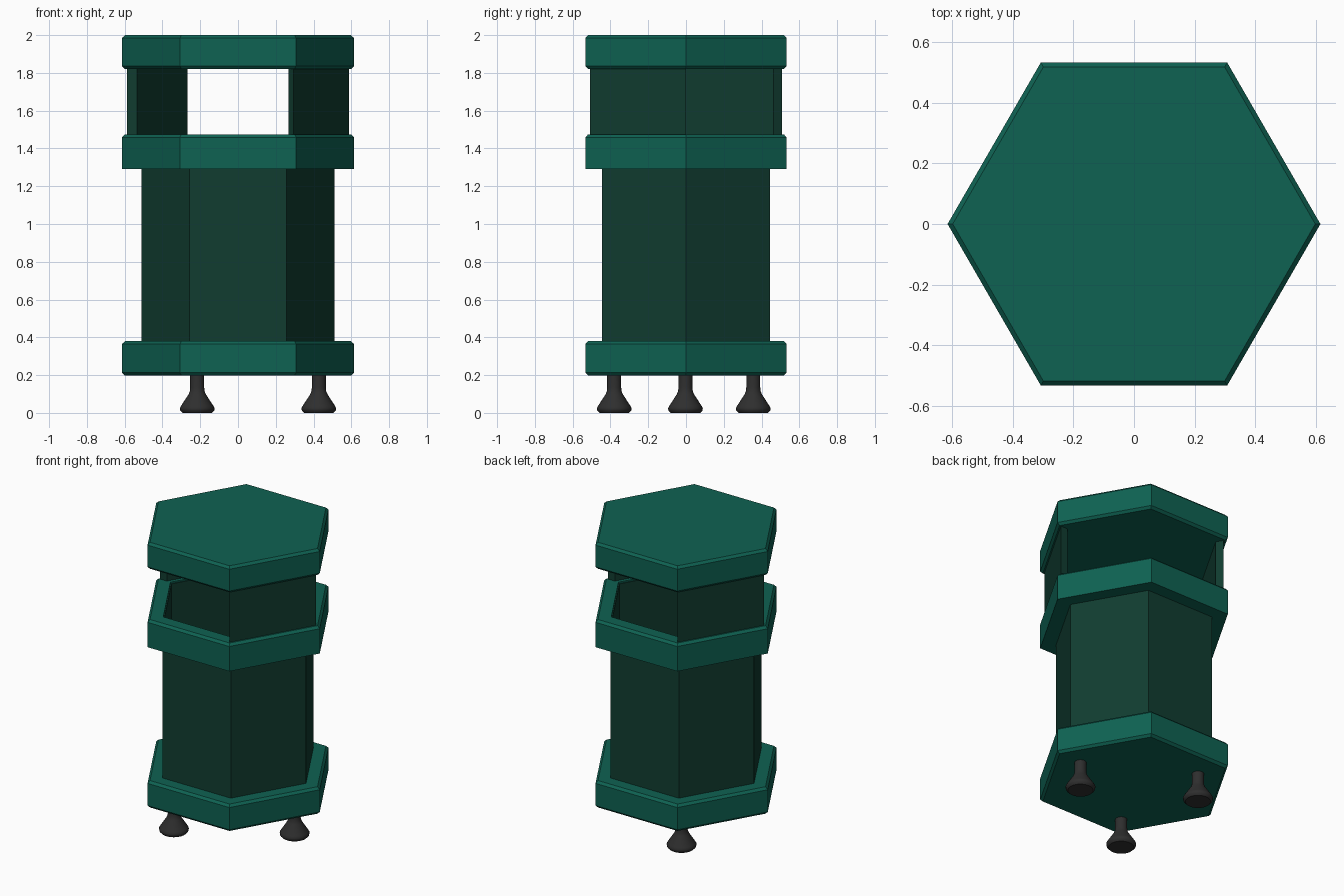
import bpy, bmesh, math

if "Cube" in bpy.data.objects:
    bpy.data.objects.remove(bpy.data.objects["Cube"])


def material(name, rgb):
    m = bpy.data.materials.new(name)
    m.diffuse_color = (*rgb, 1)
    m.use_nodes = True
    m.node_tree.nodes["Principled BSDF"].inputs["Base Color"].default_value = m.diffuse_color
    return m


rim_green = material("rim green", (0.0045, 0.122, 0.085))
panel_green = material("dark panel green", (0.0055, 0.046, 0.03))
foot_grey = material("dark rubber grey", (0.028, 0.028, 0.028))


def finish(bm, name, mat, loc=(0, 0, 0)):
    bmesh.ops.recalc_face_normals(bm, faces=bm.faces)
    me = bpy.data.meshes.new(name)
    bm.to_mesh(me)
    bm.free()
    me.materials.append(mat)
    ob = bpy.data.objects.new(name, me)
    ob.location = loc
    bpy.context.collection.objects.link(ob)
    return ob


def revolve(name, profile, mat, sides=6, closed=False, loc=(0, 0, 0)):
    """Sweep (radius, z) points around z; closed profiles make a tube."""
    bm = bmesh.new()
    rings = [[bm.verts.new((r * math.cos(2 * math.pi * i / sides),
                            r * math.sin(2 * math.pi * i / sides), z))
              for i in range(sides)] for r, z in profile]
    n = len(rings)
    for k in range(n if closed else n - 1):
        a, b = rings[k], rings[(k + 1) % n]
        for i in range(sides):
            j = (i + 1) % sides
            bm.faces.new((a[i], a[j], b[j], b[i]))
    if not closed:
        bm.faces.new(rings[0])
        bm.faces.new(rings[-1])
    return finish(bm, name, mat, loc)


R, C, H = 0.615, 0.598, 0.016   # rim radius, bevelled radius, bevel height

# Lid and base: solid hexagons bevelled on both edges
for name, z0, z1 in (("lid", 1.82, 2.0), ("base_rim", 0.197, 0.38)):
    revolve(name, [(C, z0), (R, z0 + H), (R, z1 - H), (C, z1)], rim_green)

# Middle rim: open hexagonal ring bevelled on top
revolve("middle_rim", [(0.508, 1.29), (R, 1.29), (R, 1.475 - H),
                       (C, 1.475), (0.508, 1.475)], rim_green, closed=True)

# Hollow body
revolve("body", [(0.512, 0.37), (0.512, 1.465), (0.50, 1.465), (0.50, 0.37)],
        panel_green, closed=True)

# Two opposite upper panels with mitred ends
for name, start in (("right_front_panel", -60), ("left_back_panel", 120)):
    bm = bmesh.new()
    ends = []
    for deg in (start, start + 60):
        c, s = math.cos(math.radians(deg)), math.sin(math.radians(deg))
        ends.append([bm.verts.new((r * c, r * s, z)) for r, z in
                     ((0.588, 1.47), (0.588, 1.825), (0.536, 1.825), (0.536, 1.47))])
    a, b = ends
    bm.faces.new(a)
    bm.faces.new(b)
    for i in range(4):
        j = (i + 1) % 4
        bm.faces.new((a[i], a[j], b[j], b[i]))
    finish(bm, name, panel_green)

# Three flared feet
foot = [(0.078, 0), (0.09, 0.012), (0.092, 0.025), (0.085, 0.038),
        (0.046, 0.098), (0.039, 0.115), (0.037, 0.135), (0.037, 0.20)]
for name, x, y in (("right_foot", 0.428, -0.003), ("back_foot", -0.216, 0.356),
                   ("front_foot", -0.216, -0.38)):
    ob = revolve(name, foot, foot_grey, sides=32, loc=(x, y, 0))
    bpy.ops.object.select_all(action='DESELECT')
    ob.select_set(True)
    bpy.context.view_layer.objects.active = ob
    bpy.ops.object.shade_smooth_by_angle(angle=math.radians(40))
